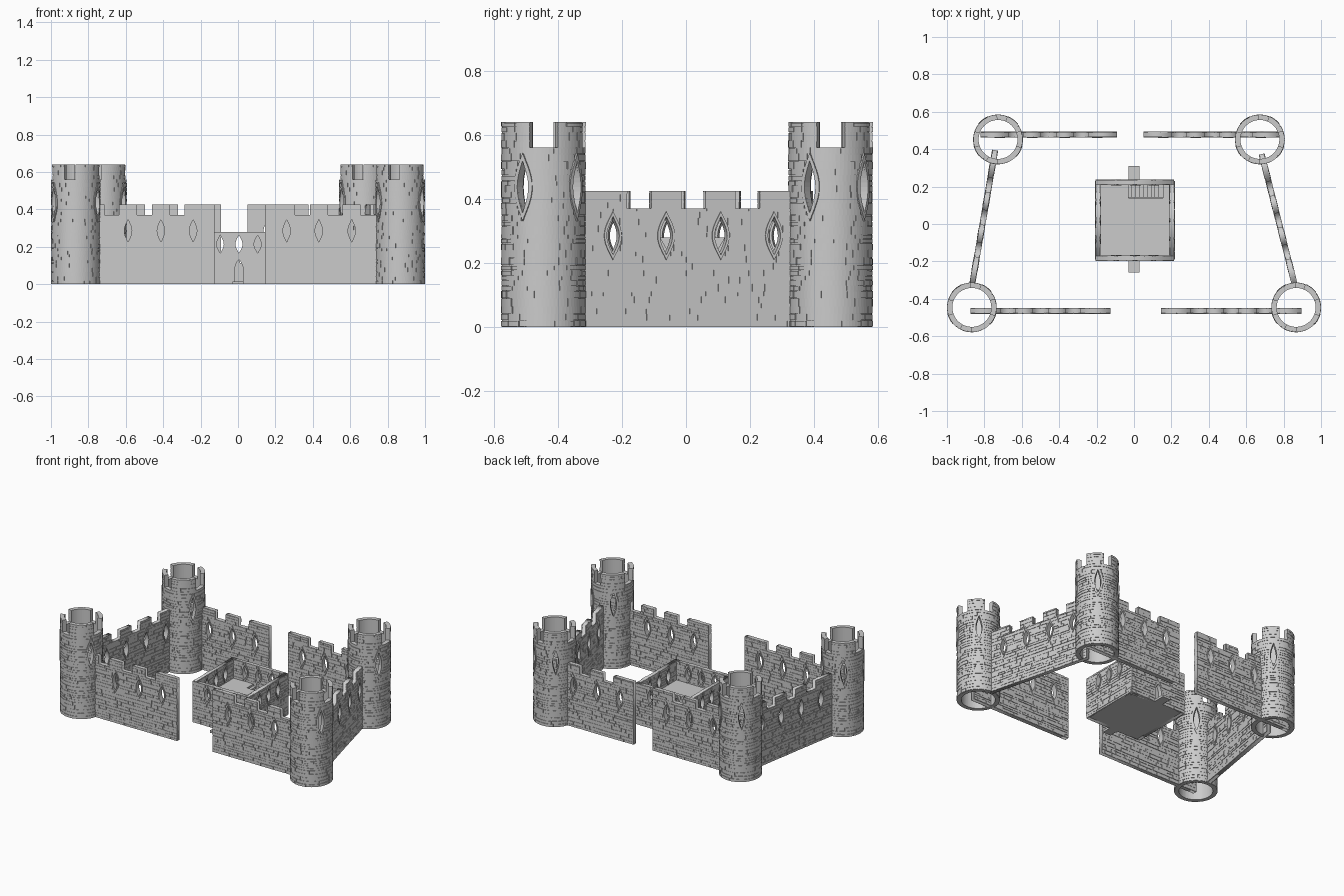
import bpy, bmesh, math, random
from math import sin, cos, pi, radians

if "Cube" in bpy.data.objects:
    bpy.data.objects.remove(bpy.data.objects["Cube"])

random.seed(4)
R_OUT, R_IN = 0.129, 0.104


def flat(side):          # (along, up, outward) -> straight wall space
    return lambda u, v, d: (u, -side * d, v)


def round_(u, v, d):     # same, wrapped around a tower
    a = u / R_OUT
    return (d * cos(a), d * sin(a), v)


def half_width(hole, v):
    uc, lo, hi, hw, kind = hole
    t = min(1, max(0, (v - lo) / (hi - lo)))
    if kind == 'door':
        return hw if t < 0.5 else hw * max(0, cos(pi * (t - 0.5))) ** 0.7
    return hw * max(0, sin(pi * t)) ** 1.1


def outline(hole, n=12):
    uc, lo, hi, hw, kind = hole
    vs = [lo + (hi - lo) * i / n for i in range(n + 1)]
    right = [(uc + half_width(hole, v), v) for v in vs]
    left = [(uc - half_width(hole, v), v) for v in vs if half_width(hole, v) > 1e-5]
    return right + left[::-1]


def grow(hole, g):
    uc, lo, hi, hw, kind = hole
    return (uc, lo if kind == 'door' else lo - 2 * g, hi + 2 * g, hw + g, kind)


def bridge(bm, loops):
    for a, b in zip(loops, loops[1:]):
        for i in range(len(a)):
            j = (i + 1) % len(a)
            bm.faces.new((a[i], a[j], b[j], b[i]))


def stone(bm, f, u0, u1, v0, v1, d0, d1, step):
    n = max(1, math.ceil((u1 - u0) / step))
    loops = []
    for i in range(n + 1):
        u = u0 + (u1 - u0) * i / n
        loops.append([bm.verts.new(f(u, v, d)) for v, d in
                      ((v0, d0), (v1, d0), (v1, d1), (v0, d1))])
    bridge(bm, loops)
    bm.faces.new(loops[0])
    bm.faces.new(loops[-1])


def prism(bm, f, pts, d0, d1):
    loops = [[bm.verts.new(f(u, v, d)) for u, v in pts] for d in (d0, d1)]
    bridge(bm, loops)
    bm.faces.new(loops[0])
    bm.faces.new(loops[1])


def frame(bm, f, hole, g, d0, d1):
    big, small = outline(grow(hole, g)), outline(hole)
    loops = [[bm.verts.new(f(u, v, d)) for u, v in pts] for pts, d in
             ((big, d0), (big, d1), (small, d1), (small, d0))]
    bridge(bm, loops)


def masonry(bm, f, u0, u1, base, top, gaps, holes, d, g, step):
    """Courses of slightly uneven stones, skipping gaps and windows."""
    v = 0
    while v < top - 0.003:
        h = random.uniform(0.014, 0.026)
        if v < base - 1e-6 < v + h + 0.006:
            h = base - v
        h = min(h, top - v)
        block = list(gaps) if v >= base - 1e-6 else []
        for hole in holes:
            o = grow(hole, g)
            if v < o[2] and v + h > o[1]:
                w = max(half_width(o, v + h * k / 4) for k in range(5))
                block.append((o[0] - w, o[0] + w))
        block = sorted(block) + [(u1, u1)]
        u = u0
        course = random.uniform(0, 0.0015)
        for a, b in block:
            while u < a - 0.002:
                e = u + random.uniform(0.03, 0.11)
                if e > a - 0.015:
                    e = a
                stone(bm, f, u, e - (0.003 if e < a else 0), v + 0.001,
                      v + h - random.choice((0, 0, 0.002)), d - 0.002,
                      d + 0.0015 + course + random.uniform(0, 0.0015), step)
                u = e
            u = max(u, b)
        v += h


def finish(bm, name):
    bmesh.ops.recalc_face_normals(bm, faces=bm.faces)
    me = bpy.data.meshes.new(name)
    bm.to_mesh(me)
    bm.free()
    return me


def place(name, me, loc=(0, 0, 0), rot=0):
    ob = bpy.data.objects.new(name, me)
    ob.location, ob.rotation_euler[2] = loc, rot
    bpy.context.collection.objects.link(ob)
    return ob


def evaluated(ob):
    dg = bpy.context.evaluated_depsgraph_get()
    me = bpy.data.meshes.new_from_object(ob.evaluated_get(dg))
    bpy.data.objects.remove(ob)
    return me


def wall(name, length, base, top, gaps, holes, half, loc, rot=0):
    # solid core: crenellated outline with window holes
    a = length / 2
    pts = [(-a, 0), (a, 0), (a, top)]
    for g0, g1 in reversed(gaps):
        pts += [(g1, top), (g1, base), (g0, base), (g0, top)]
    pts.append((-a, top))
    cu = bpy.data.curves.new(name, 'CURVE')
    cu.dimensions, cu.fill_mode, cu.extrude = '2D', 'BOTH', half
    for loop in [pts] + [outline(h) for h in holes]:
        sp = cu.splines.new('POLY')
        sp.points.add(len(loop) - 1)
        for p, (x, y) in zip(sp.points, loop):
            p.co = (x, y, 0, 1)
        sp.use_cyclic_u = True
    core = evaluated(place(name + "_core", cu))
    bm = bmesh.new()
    bm.from_mesh(core)
    for vert in bm.verts:
        x, y, z = vert.co
        vert.co = (x, -z, y)
    # stone facing and window surrounds on both sides
    for side in (1, -1):
        f = flat(side)
        masonry(bm, f, -a, a, base, top, gaps, holes, half, 0.009, 1)
        for h in holes:
            frame(bm, f, h, 0.008, half - 0.002, half + 0.005)
    place(name, finish(bm, name), loc, rot)


# curtain walls
GAPS = [(c - 0.039, c + 0.039) for c in (-0.175, 0, 0.175)]
SLITS = [(c, 0.225, 0.345, 0.02, 'slit') for c in (-0.26, -0.088, 0.088, 0.26)]
for name, length, x, y, rot in (
        ("front_wall_left", 0.75, -0.50, -0.465, 0),
        ("front_wall_right", 0.75, 0.52, -0.465, 0),
        ("back_wall_left", 0.73, -0.457, 0.478, 0),
        ("back_wall_right", 0.73, 0.417, 0.478, 0),
        ("side_wall_left", 0.73, -0.804, 0.035, math.atan2(0.72, 0.123)),
        ("side_wall_right", 0.73, 0.772, 0.02, math.atan2(0.71, -0.18))):
    wall(name, length, 0.37, 0.425, GAPS, SLITS, 0.012, (x, y, 0), rot)

# round tower: ring cut by arrow slits and battlement gaps
T_GAPS = [tuple(radians(x) * R_OUT for x in g) for g in
          ((-180, -162), (-118, -91), (-19, 20), (68, 92), (162, 180))]
T_SLITS = [(radians(x) * R_OUT, 0.355, 0.52, 0.019, 'slit') for x in (-152, -29, 52, 128)]
bm = bmesh.new()
rings = []
for i in range(64):
    rings.append([bm.verts.new(round_(2 * pi * R_OUT * i / 64, v, d)) for v, d in
                  ((0, R_IN), (0.64, R_IN), (0.64, R_OUT), (0, R_OUT))])
bridge(bm, rings + rings[:1])
tower = place("tower_core", finish(bm, "tower_core"))
bm = bmesh.new()
for s in T_SLITS:
    prism(bm, round_, outline(s), 0.08, 0.16)
for a, b in T_GAPS[1:4] + [(radians(162) * R_OUT, radians(198) * R_OUT)]:
    stone(bm, round_, a, b, 0.56, 0.7, 0.08, 0.16, 0.02)
cutter = place("tower_cutter", finish(bm, "tower_cutter"))
cutter.hide_render = True
mod = tower.modifiers.new("cut", 'BOOLEAN')
mod.operation, mod.solver, mod.object = 'DIFFERENCE', 'EXACT', cutter
core = evaluated(tower)
bpy.data.objects.remove(cutter)
bm = bmesh.new()
bm.from_mesh(core)
masonry(bm, round_, -pi * R_OUT, pi * R_OUT, 0.56, 0.64, T_GAPS, T_SLITS, R_OUT, 0.012, 0.013)
for s in T_SLITS:
    frame(bm, round_, s, 0.012, R_OUT - 0.003, R_OUT + 0.006)
tower_mesh = finish(bm, "tower")
for name, x, y in (("front_tower_left", -0.867, -0.446), ("front_tower_right", 0.867, -0.446),
                   ("back_tower_left", -0.727, 0.452), ("back_tower_right", 0.673, 0.452)):
    place(name, tower_mesh, (x, y, 0))

# central keep: four walls, doors front and back
K_SLITS = [(c, 0.165, 0.262, 0.019, 'slit') for c in (-0.1, 0, 0.1)]
DOOR = [(0, 0.015, 0.13, 0.023, 'door')]
wall("keep_front", 0.42, 0.28, 0.28, [], K_SLITS + DOOR, 0.011, (0.005, -0.183, 0))
wall("keep_back", 0.42, 0.28, 0.28, [], K_SLITS + DOOR, 0.011, (0.005, 0.223, 0))
for name, x in (("keep_left", -0.193), ("keep_right", 0.203)):
    wall(name, 0.42, 0.28, 0.28, [], K_SLITS, 0.011, (x, 0.02, 0), pi / 2)


def box(name, x0, x1, y0, y1, z0, z1):
    bm = bmesh.new()
    stone(bm, lambda u, v, d: (u, d, v), x0, x1, z0, z1, y0, y1, 9)
    place(name, finish(bm, name))


# keep floors, stair well and door steps
box("keep_base", -0.2, 0.21, -0.19, 0.23, 0, 0.015)
box("upper_floor", -0.19, 0.2, -0.18, 0.14, 0.14, 0.152)
box("upper_floor_left", -0.19, -0.03, 0.14, 0.22, 0.14, 0.152)
box("upper_floor_right", 0.155, 0.2, 0.14, 0.22, 0.14, 0.152)
for i in range(9):
    box("stair", -0.03 + i * 0.0205, -0.0095 + i * 0.0205, 0.142, 0.213, 0.01, 0.14 - i * 0.0135)
box("front_step", -0.03, 0.03, -0.26, -0.19, 0, 0.015)
box("back_step", -0.03, 0.03, 0.23, 0.31, 0, 0.015)
